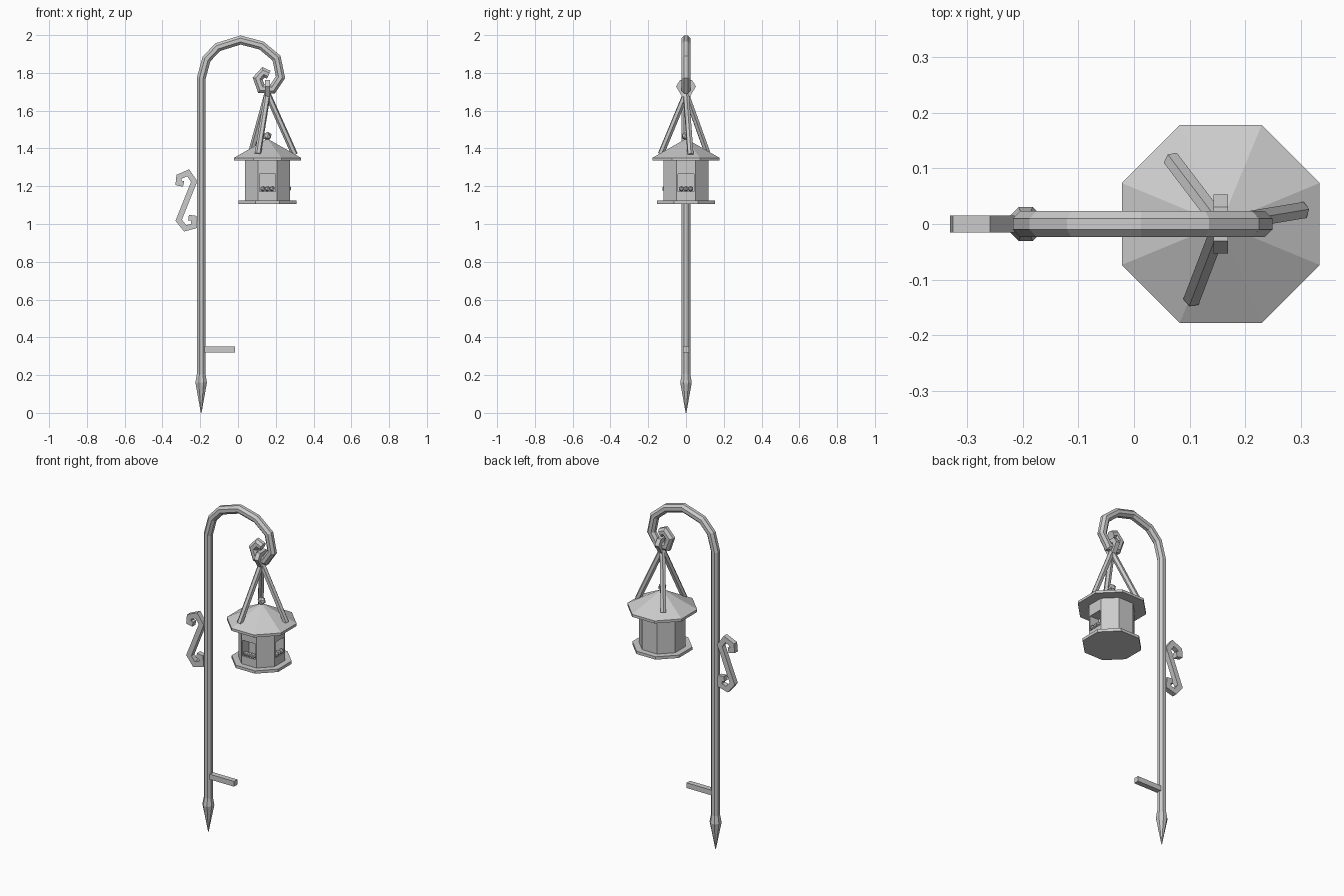
import bpy, bmesh, math
from mathutils import Vector, Matrix

cube = bpy.data.objects.get("Cube")
if cube:
    bpy.data.objects.remove(cube, do_unlink=True)

grey = bpy.data.materials.new("plain_grey")
grey.use_nodes = True
grey.diffuse_color = (0.6, 0.6, 0.6, 1)
grey.node_tree.nodes["Principled BSDF"].inputs["Base Color"].default_value = grey.diffuse_color

HX = 0.156                                  # feeder axis
EIGHTH = math.pi / 8
POLE_X = -0.195


def finish(name, bm):
    bmesh.ops.recalc_face_normals(bm, faces=bm.faces)
    mesh = bpy.data.meshes.new(name)
    bm.to_mesh(mesh)
    bm.free()
    mesh.materials.append(grey)
    obj = bpy.data.objects.new(name, mesh)
    bpy.context.collection.objects.link(obj)
    return obj


def sweep(name, path, radii, sides, ref, closed=False):
    """Mitred tube along a path; ref is the normal of the path's plane."""
    bm = bmesh.new()
    pts = [Vector(p) for p in path]
    n = len(pts)
    if not isinstance(radii, list):
        radii = [radii] * n
    ref = Vector(ref).normalized()
    rings = []
    for i, p in enumerate(pts):
        before = (p - pts[i - 1]).normalized() if i or closed else None
        after = (pts[(i + 1) % n] - p).normalized() if i < n - 1 or closed else None
        before, after = before or after, after or before
        t = (before + after).normalized()
        side = t.cross(ref).normalized() / max(0.6, t.dot(after))
        ring = []
        for k in range(sides):
            a = math.tau * (k + 0.5) / sides
            ring.append(bm.verts.new(p + radii[i] * (math.cos(a) * ref + math.sin(a) * side)))
        rings.append(ring)
    for i in range(n if closed else n - 1):
        a, b = rings[i], rings[(i + 1) % n]
        for k in range(sides):
            j = (k + 1) % sides
            bm.faces.new((a[k], a[j], b[j], b[k]))
    if not closed:
        bm.faces.new(rings[0])
        bm.faces.new(rings[-1])
    return finish(name, bm)


def octagon(bm, low, high, z0, z1):
    """Eight-sided prism or cone, sized by its flats."""
    k = 1 / math.cos(EIGHTH)
    place = Matrix.Translation((HX, 0, (z0 + z1) / 2)) @ Matrix.Rotation(EIGHTH, 4, "Z")
    bmesh.ops.create_cone(bm, cap_ends=True, segments=8, radius1=low * k,
                          radius2=high * k, depth=z1 - z0, matrix=place)


def ball(bm, place, r):
    bmesh.ops.create_icosphere(bm, subdivisions=1, radius=r, matrix=Matrix.Translation(place))


# Pole with pointed stake and crook
crook = [(-0.167, 1.873), (-0.108, 1.936), (0.013, 1.974), (0.124, 1.945),
         (0.204, 1.878), (0.225, 1.777), (0.183, 1.714), (0.123, 1.717),
         (0.104, 1.77), (0.134, 1.803), (0.163, 1.79)]
shaft = [(POLE_X, z) for z in (0, 0.16, 0.205, 1.77)]
sweep("pole_and_crook", [(x, 0, z) for x, z in shaft + crook],
      [0.002, 0.033] + [0.025] * (2 + len(crook)), 8, (0, 1, 0))

# Foot peg
sweep("foot_peg", [(POLE_X, 0, 0.335), (-0.015, 0, 0.335)], 0.022, 4, (0, 1, 0))

# Scroll bracket
scroll = [(-0.288, 1.212), (-0.315, 1.218), (-0.312, 1.25), (-0.264, 1.271),
          (-0.232, 1.225), (-0.314, 1.02), (-0.28, 0.977), (-0.232, 0.99),
          (-0.234, 1.03), (-0.262, 1.034)]
sweep("scroll_bracket", [(x, 0, z) for x, z in scroll], 0.021, 4, (0, 1, 0))

# Hanging ring
half = [(0.024, 1.75), (0.038, 1.728), (0.014, 1.688)]
loop = half + [(-y, z) for y, z in reversed(half)]
sweep("hanging_ring", [(HX, y, z) for y, z in loop], 0.018, 4, (1, 0, 0), closed=True)

# Three hanger rods
for i, (x, y, z) in enumerate([(0.3, 0.024, 1.367), (0.07, 0.113, 1.378), (0.105, -0.133, 1.37)]):
    out = Vector((x - HX, y, 0))
    sweep(f"hanger_rod_{i + 1}", [(HX, 0, 1.69), (x, y, z)], 0.017, 6, (-out.y, out.x, 0))

# Roof with eave slab
bm = bmesh.new()
octagon(bm, 0.178, 0.178, 1.335, 1.35)
octagon(bm, 0.178, 0.003, 1.35, 1.45)
finish("roof", bm)

# Roof finial
bm = bmesh.new()
ball(bm, (HX, 0, 1.465), 0.024)
finish("roof_finial", bm)

# Floor tray
bm = bmesh.new()
octagon(bm, 0.153, 0.153, 1.107, 1.124)
finish("floor_tray", bm)

# House walls with two recessed openings
bm = bmesh.new()
octagon(bm, 0.119, 0.119, 1.12, 1.34)
bm.normal_update()
for face in [f for f in bm.faces if f.normal.y < -0.99 or f.normal.x > 0.99]:
    normal = face.normal.copy()
    bmesh.ops.inset_individual(bm, faces=[face], thickness=0.01)
    for v in face.verts:
        v.co.z = 1.265 if v.co.z > 1.2 else 1.172
    new = bmesh.ops.extrude_discrete_faces(bm, faces=[face])["faces"][0]
    bmesh.ops.translate(bm, verts=new.verts, vec=normal * -0.06)
finish("house_walls", bm)

# Seed clusters in the openings
for name, out, along in (("front_seeds", Vector((0, -1, 0)), Vector((1, 0, 0))),
                         ("left_seeds", Vector((1, 0, 0)), Vector((0, 1, 0)))):
    bm = bmesh.new()
    for s in (-0.024, 0, 0.024):
        ball(bm, Vector((HX, 0, 1.187)) + out * 0.112 + along * s, 0.016)
    finish(name, bm)
